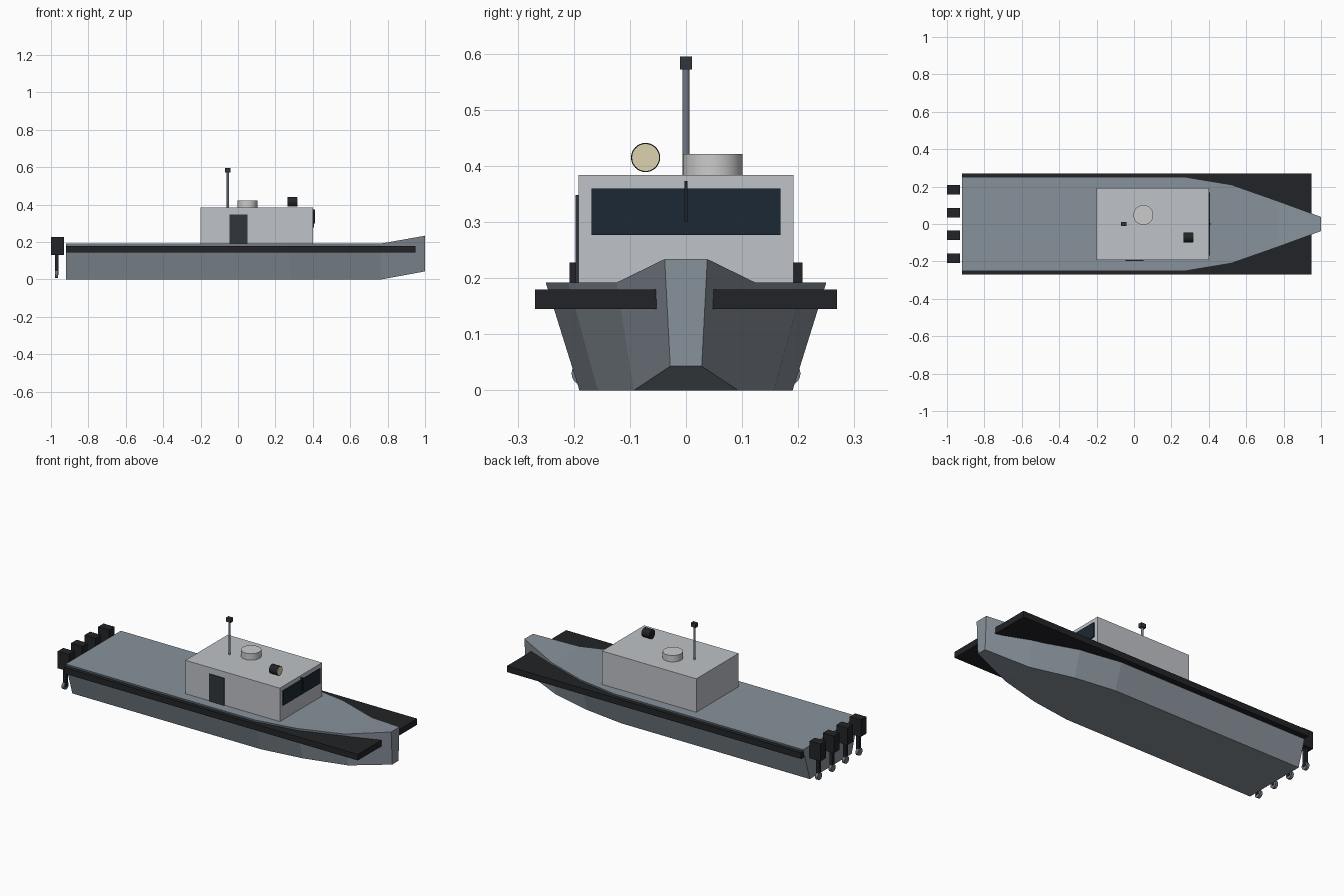
import bpy, bmesh, math

if "Cube" in bpy.data.objects:
    bpy.data.objects.remove(bpy.data.objects["Cube"])


def material(name, rgb):
    m = bpy.data.materials.new(name)
    m.diffuse_color = (*rgb, 1)
    m.use_nodes = True
    m.node_tree.nodes["Principled BSDF"].inputs["Base Color"].default_value = m.diffuse_color
    return m


HULL = material("hull_grey", (0.25, 0.29, 0.33))
CABIN = material("cabin_grey", (0.52, 0.54, 0.57))
BLACK = material("black", (0.016, 0.017, 0.02))
GLASS = material("glass", (0.012, 0.022, 0.035))
DOOR = material("door_grey", (0.03, 0.037, 0.045))
STEEL = material("steel", (0.16, 0.19, 0.23))
LENS = material("lens", (0.72, 0.65, 0.42))
RADAR = material("radar_grey", (0.6, 0.6, 0.6))


def finish(name, bm, mat):
    bmesh.ops.recalc_face_normals(bm, faces=bm.faces)
    mesh = bpy.data.meshes.new(name)
    bm.to_mesh(mesh)
    bm.free()
    mesh.materials.append(mat)
    ob = bpy.data.objects.new(name, mesh)
    bpy.context.collection.objects.link(ob)
    return ob


def box(name, x, y, z, mat):
    """Box from (min, max) ranges."""
    bm = bmesh.new()
    bmesh.ops.create_cube(bm, size=1)
    for v in bm.verts:
        v.co = [(r[0] + r[1]) / 2 + c * (r[1] - r[0]) for r, c in zip((x, y, z), v.co)]
    return finish(name, bm, mat)


def cylinder(name, centre, radius, depth, mat, along_x=False, sides=32):
    bpy.ops.mesh.primitive_cylinder_add(
        vertices=sides, radius=radius, depth=depth, location=centre,
        rotation=(0, math.pi / 2 if along_x else 0, 0))
    ob = bpy.context.object
    ob.name = name
    ob.data.materials.append(mat)
    bpy.ops.object.shade_smooth_by_angle(angle=math.radians(40))
    return ob


# Hull lofted through stations: x, deck half-width, bottom half-width, bottom z, deck z
stations = [(-0.92, 0.25, 0.19, 0, 0.192),
            (0.28, 0.25, 0.19, 0, 0.192),
            (0.52, 0.21, 0.157, 0, 0.192),
            (0.765, 0.124, 0.093, 0, 0.192),
            (1.0, 0.038, 0.028, 0.043, 0.234)]
bm = bmesh.new()
rings = [[bm.verts.new(p) for p in ((x, -t, zt), (x, -b, zb), (x, b, zb), (x, t, zt))]
         for x, t, b, zb, zt in stations]
for a, b in zip(rings, rings[1:]):
    for i in range(4):
        j = (i + 1) % 4
        bm.faces.new((a[i], a[j], b[j], b[i]))
bm.faces.new(rings[0])
bm.faces.new(rings[-1])
finish("hull", bm, HULL)

# Straight rubbing fenders along both sides
for name, s in (("right_fender", -1), ("left_fender", 1)):
    box(name, (-0.919, 0.95), sorted((s * 0.03, s * 0.269)), (0.145, 0.18), BLACK)

# Cabin with door, windscreen and wiper
box("cabin", (-0.2, 0.4), (-0.192, 0.192), (0.185, 0.384), CABIN)
box("door", (-0.045, 0.05), (-0.197, -0.19), (0.19, 0.348), DOOR)
box("windscreen", (0.395, 0.407), (-0.168, 0.168), (0.277, 0.36), GLASS)
box("wiper", (0.4, 0.413), (-0.003, 0.003), (0.3, 0.373), BLACK)

# Roof equipment
cylinder("radar_dome", (0.05, 0.048, 0.402), 0.053, 0.038, RADAR)
cylinder("mast", (-0.054, 0, 0.479), 0.0065, 0.192, STEEL, sides=16)
box("mast_light", (-0.069, -0.039), (-0.011, 0.011), (0.572, 0.595), DOOR)
cylinder("searchlight", (0.29, -0.072, 0.415), 0.026, 0.05, BLACK, True)
cylinder("searchlight_lens", (0.314, -0.072, 0.415), 0.024, 0.006, LENS, True)

# Four outboard motors on the stern
for i, y in enumerate((-0.183, -0.061, 0.061, 0.183), 1):
    box(f"motor_head_{i}", (-1.0, -0.93), (y - 0.025, y + 0.025), (0.13, 0.228), BLACK)
    box(f"motor_leg_{i}", (-0.979, -0.96), (y - 0.009, y + 0.009), (0.025, 0.135), BLACK)
    cylinder(f"propeller_{i}", (-0.971, y, 0.03), 0.021, 0.016, STEEL, True, 20)
